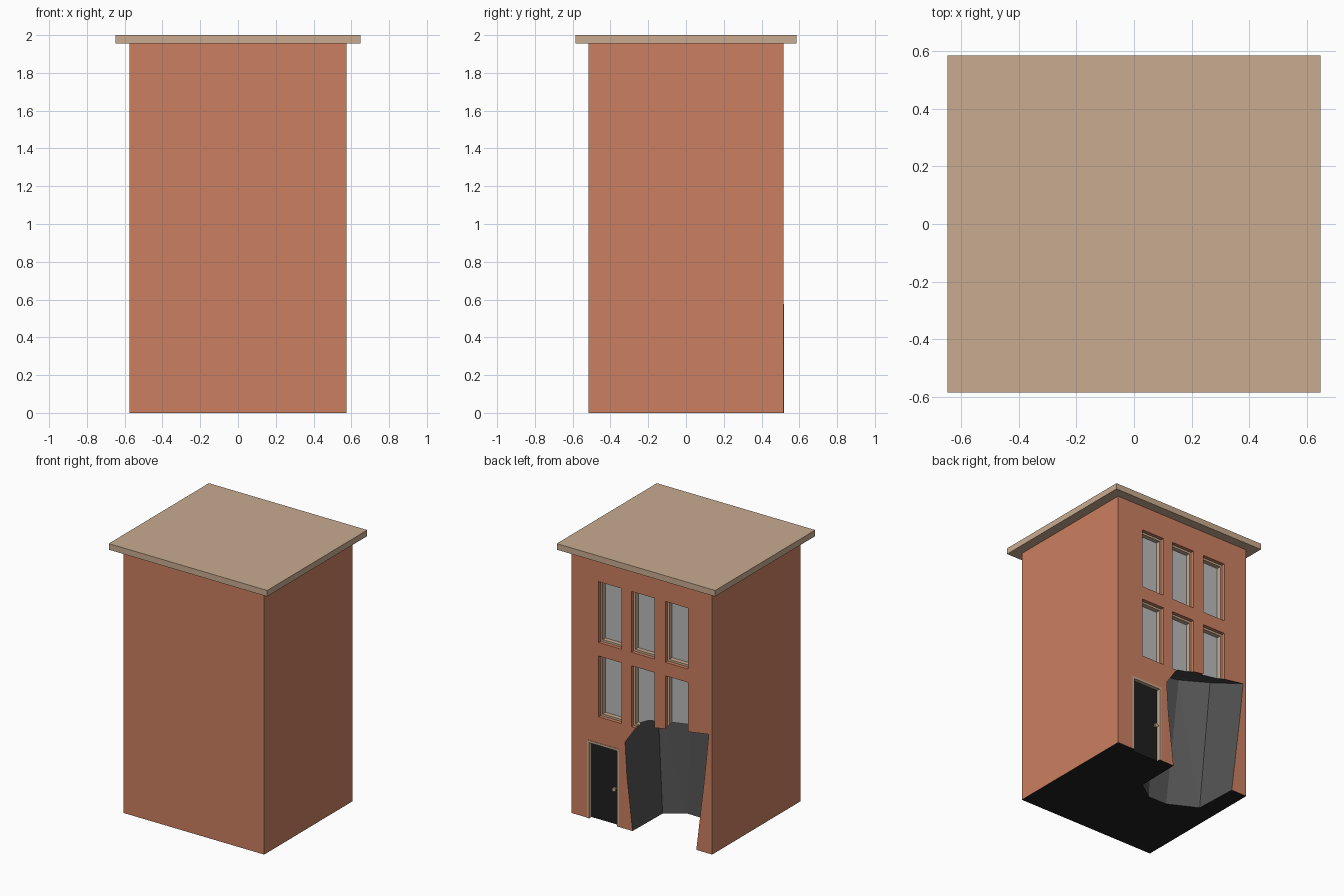
import bpy, bmesh, math
from mathutils import Matrix, Vector

if "Cube" in bpy.data.objects:
    bpy.data.objects.remove(bpy.data.objects["Cube"])

# --- colours -------------------------------------------------------------
COLOURS = [
    ("brick", (0.597, 0.216, 0.120)),
    ("tan_trim", (0.584, 0.407, 0.279)),
    ("grey_glass", (0.50, 0.50, 0.50)),
    ("black", (0.014, 0.014, 0.014)),
    ("dark_grey", (0.09, 0.09, 0.09)),
]
MATS = []
for name, rgb in COLOURS:
    m = bpy.data.materials.new(name)
    m.diffuse_color = (*rgb, 1.0)
    m.use_nodes = True
    m.node_tree.nodes["Principled BSDF"].inputs["Base Color"].default_value = m.diffuse_color
    MATS.append(m)
BRICK, TAN, GLASS, BLACK, GREY = range(5)


def make(name, bm):
    bmesh.ops.recalc_face_normals(bm, faces=bm.faces)
    me = bpy.data.meshes.new(name)
    bm.to_mesh(me)
    bm.free()
    for m in MATS:
        me.materials.append(m)
    ob = bpy.data.objects.new(name, me)
    bpy.context.collection.objects.link(ob)
    return ob


def add_box(bm, x0, x1, y0, y1, z0, z1, side, inner=None):
    """Box; 'inner' colours the face that looks towards -y."""
    mat = Matrix.Translation(((x0 + x1) / 2, (y0 + y1) / 2, (z0 + z1) / 2)) \
        @ Matrix.Diagonal((x1 - x0, y1 - y0, z1 - z0, 1))
    verts = bmesh.ops.create_cube(bm, size=1, matrix=mat)["verts"]
    for f in {f for v in verts for f in v.link_faces}:
        f.normal_update()
        f.material_index = inner if inner is not None and f.normal.y < -0.9 else side


def cut(target, cutter):
    mod = target.modifiers.new("cut", "BOOLEAN")
    mod.operation = "DIFFERENCE"
    mod.solver = "EXACT"
    mod.material_mode = "INDEX"
    mod.object = cutter
    bpy.ops.object.select_all(action="DESELECT")
    bpy.context.view_layer.objects.active = target
    target.select_set(True)
    bpy.ops.object.modifier_apply(modifier=mod.name)
    bpy.data.objects.remove(cutter)


W, D, H = 0.575, 0.515, 1.955

# --- house body with a black underside -----------------------------------
bm = bmesh.new()
add_box(bm, -W, W, -D, D, 0, H, BRICK)
for f in bm.faces:
    if f.normal.z < -0.9:
        f.material_index = BLACK
house = make("house_walls", bm)

# --- windows (two steps: brick reveal, then tan frame and glass) and door --
outer, inner = bmesh.new(), bmesh.new()
for cx in (0.26, -0.008, -0.285):
    for z0 in (0.77, 1.32):
        add_box(outer, cx - 0.094, cx + 0.094, 0.488, 0.6, z0, z0 + 0.45, BRICK, TAN)
        add_box(inner, cx - 0.08, cx + 0.08, 0.455, 0.6, z0 + 0.015, z0 + 0.435, TAN, GLASS)
add_box(inner, 0.203, 0.43, 0.49, 0.6, -0.1, 0.56, TAN, BLACK)
cut(house, make("outer_cutter", outer))
cut(house, make("inner_cutter", inner))

# --- flared, slanted cavity in the lower corner ---------------------------
BASE = [(0.077, 0.65), (0.068, 0.175), (-0.07, 0.078), (-0.22, 0.08),
        (-0.43, 0.187), (-0.448, 0.65)]
TOP = [(0.145, 0.65, 0.56), (0.03, 0.65, 0.73), (-0.55, 0.65, 0.82),
       (-0.54, 0.17, 1.04), (-0.35, 0.06, 1.04), (-0.10, 0.06, 1.0),
       (0.12, 0.16, 0.85)]
bm = bmesh.new()
for p in [(x, y, -0.02) for x, y in BASE] + TOP:
    bm.verts.new(p)
res = bmesh.ops.convex_hull(bm, input=bm.verts[:])
loose = [v for v in bm.verts if not v.link_faces]
bmesh.ops.delete(bm, geom=loose, context="VERTS")
for f in bm.faces:
    f.material_index = GREY
cut(house, make("cavity_cutter", bm))

# --- flat roof slab --------------------------------------------------------
bm = bmesh.new()
add_box(bm, -0.648, 0.648, -0.585, 0.585, H, 2.0, TAN)
make("roof_slab", bm)

# --- thin door surround ----------------------------------------------------
bm = bmesh.new()
for x0, x1, z0, z1 in ((0.187, 0.203, 0, 0.56), (0.43, 0.446, 0, 0.56),
                       (0.187, 0.446, 0.56, 0.576)):
    add_box(bm, x0, x1, D - 0.01, D + 0.003, z0, z1, TAN)
make("door_surround", bm)

# --- door knob: stem and round end -----------------------------------------
bm = bmesh.new()
turn = Matrix.Rotation(math.pi / 2, 4, "X")
for r, y, depth in ((0.007, 0.498, 0.018), (0.015, 0.511, 0.012)):
    bmesh.ops.create_cone(bm, cap_ends=True, segments=10, radius1=r, radius2=r,
                          depth=depth, matrix=Matrix.Translation((0.23, y, 0.265)) @ turn)
for f in bm.faces:
    f.material_index = TAN
make("door_knob", bm)
